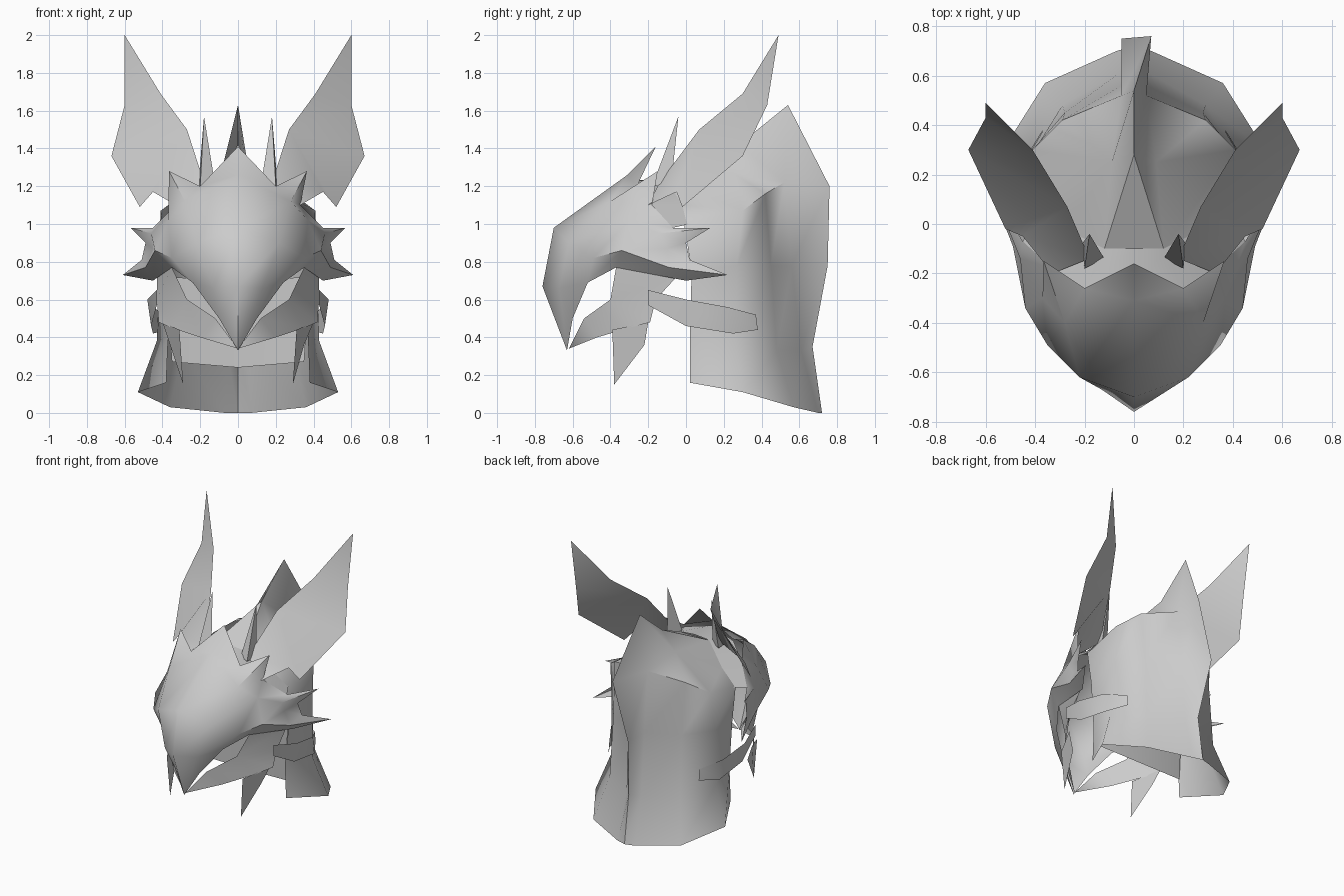
import bpy
import bmesh
from math import radians

default_cube = bpy.data.objects.get("Cube")
if default_cube:
    bpy.data.objects.remove(default_cube, do_unlink=True)

stone = bpy.data.materials.new("plain_grey")
stone.use_nodes = True
grey = (0.6, 0.6, 0.6, 1)
stone.diffuse_color = grey
stone.node_tree.nodes["Principled BSDF"].inputs["Base Color"].default_value = grey


def build(name, points, faces, sides=(1, -1)):
    """Make a shell from named points; names starting with mid lie on the spine and are shared."""
    bm = bmesh.new()
    made = {}
    for side in sides:
        for face in faces:
            corners = []
            for key in face.split():
                x, y, z = points[key]
                middle = key.startswith("mid")
                tag = (key, 0 if middle else side)
                if tag not in made:
                    made[tag] = bm.verts.new((x if middle else side * x, y, z))
                corners.append(made[tag])
            bm.faces.new(corners if side > 0 else corners[::-1])
    bmesh.ops.recalc_face_normals(bm, faces=bm.faces)
    mesh = bpy.data.meshes.new(name)
    bm.to_mesh(mesh)
    bm.free()
    mesh.materials.append(stone)
    mesh.shade_smooth()
    mesh.set_sharp_from_angle(angle=radians(60))
    part = bpy.data.objects.new(name, mesh)
    bpy.context.collection.objects.link(part)


def build_pair(name, points, faces):
    for label, side in (("left", 1), ("right", -1)):
        build(label + "_" + name, points, faces, (side,))


def strips(columns, levels):
    """Quads between neighbouring columns of points named column_level."""
    return [f"{a}_{low} {b}_{low} {b}_{high} {a}_{high}"
            for a, b in zip(columns, columns[1:])
            for low, high in zip(levels, levels[1:])]


# Upper head shell with hooked beak, brow points and cheek spikes
head = {
    "mid_tip": (0, -.63, .33),
    "mid_nose": (0, -.76, .67),
    "mid_brow": (0, -.70, .98),
    "mid_crown": (0, -.31, 1.26),
    "mid_crest": (0, -.16, 1.41),
    "notch": (.2, -.26, 1.2),
    "corner": (.365, -.15, 1.28),
    "beak_side": (.13, -.67, .66),
    "brow_side": (.22, -.62, .9),
    "crown_side": (.28, -.4, 1.12),
    "lip_front": (.1, -.6, .5),
    "lip_middle": (.24, -.52, .69),
    "lip_back": (.35, -.37, .77),
    "cheek": (.35, -.49, .82),
    "cheek_back": (.44, -.34, .86),
    "temple": (.37, -.3, 1.02),
    "temple_back": (.33, -.18, 1.1),
    "rim_top": (.45, -.07, .98),
    "ridge_up": (.46, -.14, .95),
    "upper_spike": (.57, .13, .98),
    "hollow": (.45, -.1, .87),
    "rim_middle": (.49, 0, .9),
    "rim_low": (.51, .02, .81),
    "ridge_low": (.49, -.09, .77),
    "lower_spike": (.61, .22, .73),
    "jaw_hinge": (.45, 0, .7),
}
build("head_shell", head, [
    "mid_tip mid_nose beak_side lip_front",
    "mid_nose mid_brow brow_side beak_side",
    "mid_brow mid_crown crown_side brow_side",
    "mid_crown mid_crest notch",
    "mid_crown notch crown_side",
    "notch corner crown_side",
    "lip_front beak_side lip_middle",
    "beak_side brow_side cheek lip_middle",
    "brow_side crown_side temple cheek",
    "lip_middle cheek cheek_back lip_back",
    "cheek temple cheek_back",
    "crown_side corner temple_back temple",
    "temple temple_back rim_top ridge_up",
    "temple ridge_up cheek_back",
    "ridge_up rim_top upper_spike",
    "ridge_up upper_spike rim_middle",
    "ridge_up rim_middle hollow",
    "cheek_back ridge_up hollow",
    "hollow rim_middle rim_low",
    "hollow rim_low ridge_low",
    "cheek_back hollow ridge_low",
    "ridge_low rim_low lower_spike",
    "ridge_low lower_spike jaw_hinge",
    "lip_back cheek_back ridge_low jaw_hinge",
])

# Scalp behind the brow points, running back to the neck
scalp = {
    "mid_fore": (0, -.3, 1.23),
    "inner_fore": (.2, -.27, 1.18),
    "outer_fore": (.33, -.18, 1.1),
    "rim_fore": (.45, -.07, .98),
    "mid_rear": (0, -.1, 1.24),
    "inner_rear": (.12, -.1, 1.23),
    "outer_rear": (.28, -.02, 1.1),
    "rim_rear": (.4, .02, 1),
}
build("scalp", scalp, strips(("mid", "inner", "outer", "rim"), ("fore", "rear")))

# Lower jaw, a V of two walls meeting at the chin
jaw = {
    "mid_chin": (0, -.62, .34),
    "low_front": (.2, -.47, .4),
    "low_middle": (.35, -.3, .45),
    "low_back": (.42, -.19, .48),
    "top_front": (.12, -.54, .5),
    "top_middle": (.27, -.4, .6),
    "top_back": (.35, -.37, .77),
    "hinge": (.43, -.05, .72),
    "hinge_low": (.43, -.16, .6),
}
build("lower_jaw", jaw, [
    "mid_chin low_front top_front",
    "top_front low_front low_middle top_middle",
    "top_middle low_middle low_back hinge_low",
    "top_middle hinge_low hinge top_back",
])

# Spikes hanging below the jaw
chin_spike = {
    "front": (.31, -.39, .44),
    "tip": (.29, -.38, .15),
    "edge": (.35, -.22, .36),
    "back": (.4, -.2, .48),
}
build_pair("chin_spike", chin_spike, ["front tip edge back"])

# Swept tendrils curling around the neck
tendril = {
    "root_top": (.43, -.2, .65),
    "root_low": (.43, -.2, .57),
    "bend_top": (.48, 0, .6),
    "bend_low": (.46, 0, .46),
    "sweep_top": (.46, .22, .56),
    "sweep_low": (.45, .25, .42),
    "end_top": (.37, .37, .52),
    "end_low": (.37, .38, .44),
}
build_pair("tendril", tendril, strips(("root", "bend", "sweep", "end"), ("top", "low")))

# Broad ears, one smooth sheet each
ear = {
    "root": (.18, -.14, 1.22),
    "inner": (.27, .07, 1.5),
    "upper": (.41, .3, 1.69),
    "tip": (.6, .49, 2),
    "outer": (.6, .43, 1.63),
    "wide": (.67, .3, 1.36),
    "lobe": (.52, -.02, 1.09),
    "dent": (.45, -.05, 1.17),
    "base": (.33, -.2, 1.1),
}
build_pair("ear", ear, [
    "upper tip outer",
    "inner upper outer wide",
    "inner wide lobe",
    "inner lobe dent",
    "root inner dent",
    "root dent base",
])

# Small horns between the ears
horn = {
    "tip": (.18, -.04, 1.57),
    "inner": (.12, -.14, 1.2),
    "outer": (.2, -.18, 1.2),
    "back": (.21, -.08, 1.2),
}
build_pair("horn", horn, ["inner outer tip", "outer back tip", "back inner tip"])

# Hollow neck, open in front and below, pinched behind into a thin wavy fin
neck = {
    "front_base": (.38, .02, .16),
    "side_base": (.53, .3, .11),
    "back_base": (.36, .57, .03),
    "root_base": (.07, .7, 0),
    "mid_base": (0, .72, 0),
    "front_low": (.37, .02, .4),
    "side_low": (.43, .26, .38),
    "back_low": (.29, .48, .33),
    "root_low": (.06, .61, .33),
    "mid_low": (0, .67, .35),
    "front_high": (.4, .03, .75),
    "side_high": (.42, .27, .78),
    "back_high": (.28, .45, .78),
    "root_high": (.05, .56, .78),
    "mid_high": (-.05, .75, .78),
    "front_top": (.4, -.01, 1),
    "side_top": (.41, .3, 1.07),
    "back_top": (.29, .42, 1.16),
    "root_top": (.05, .52, 1.22),
    "mid_top": (.07, .76, 1.2),
    "mid_peak": (0, .54, 1.63),
    "mid_saddle": (0, .28, 1.42),
    "dome": (.09, .25, 1.27),
    "nape": (.12, -.1, 1.23),
    "nape_side": (.28, -.02, 1.1),
}
neck_faces = strips(("front", "side", "back", "root", "mid"), ("base", "low", "high", "top"))
neck_faces += [
    "root_top mid_top mid_peak",
    "root_top mid_peak mid_saddle dome",
    "back_top root_top dome",
    "side_top back_top dome",
    "dome mid_saddle nape",
    "side_top dome nape nape_side",
    "side_top nape_side front_top",
]
build("neck_shell", neck, neck_faces)

# Sloping plate joining the neck to the crown
plate = {"mid_saddle": (0, .28, 1.42), "mid_left": (.12, -.1, 1.23), "mid_right": (-.12, -.1, 1.23)}
build("nape_plate", plate, ["mid_saddle mid_right mid_left"], (1,))

# Throat wall set inside the neck opening
throat = {
    "mid_low": (0, .1, .24),
    "side_low": (.35, .06, .27),
    "mid_high": (0, .08, .7),
    "side_high": (.38, .04, .72),
}
build("throat", throat, strips(("mid", "side"), ("low", "high")))
